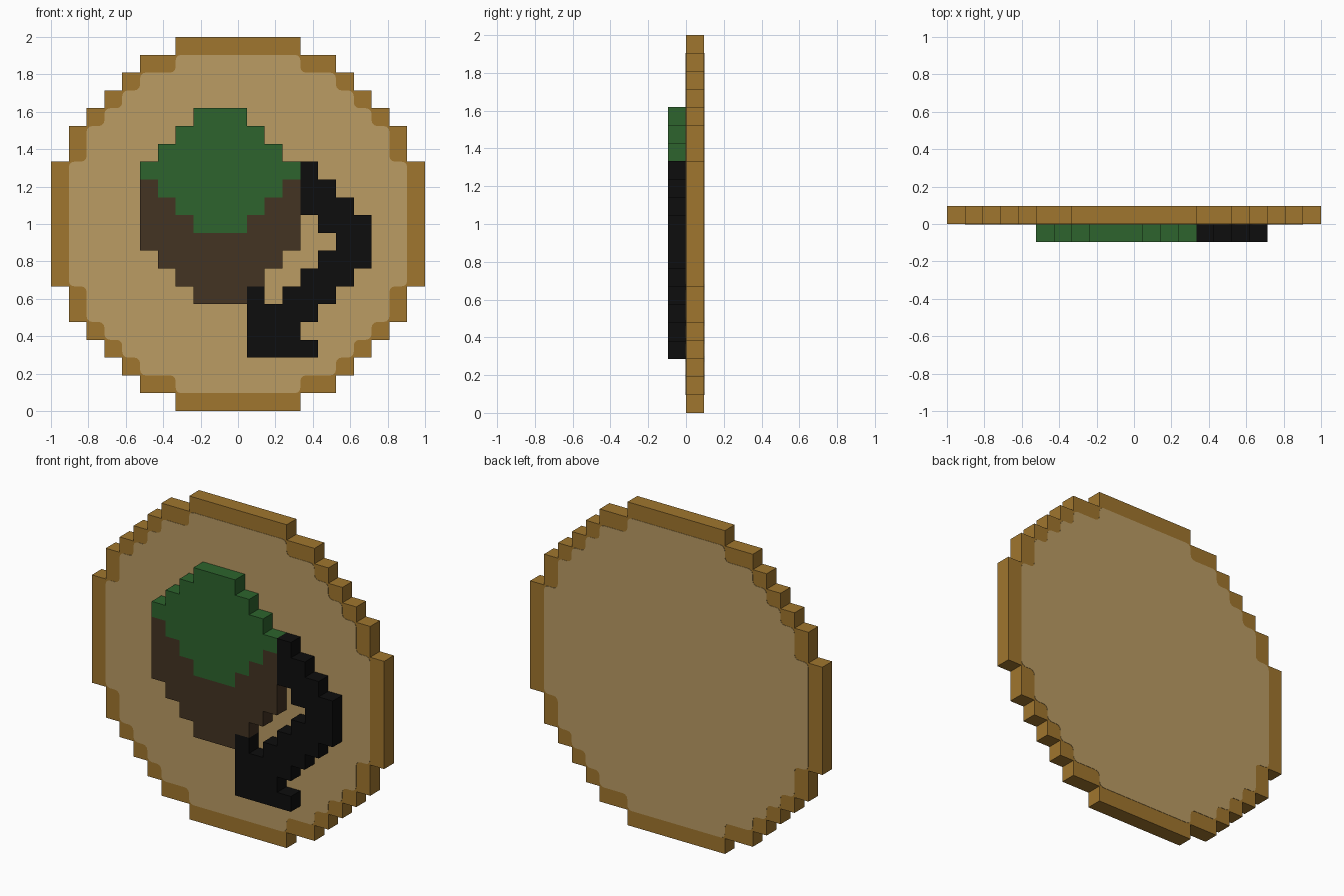
import bpy
import bmesh

if "Cube" in bpy.data.objects:
    bpy.data.objects.remove(bpy.data.objects["Cube"], do_unlink=True)

CELL = 2 / 21      # the emblem sits on a 21 x 21 grid of square cells
PLATE = 0.002


def material(name, srgb):
    lin = [((c / 255 + 0.055) / 1.055) ** 2.4 if c > 10 else c / 255 / 12.92 for c in srgb]
    mat = bpy.data.materials.new(name)
    mat.use_nodes = True
    mat.diffuse_color = (*lin, 1)
    mat.node_tree.nodes["Principled BSDF"].inputs["Base Color"].default_value = (*lin, 1)
    return mat


gold = material("gold rim", (160, 118, 46))
tan = material("light tan", (187, 156, 100))
green = material("leaf green", (45, 100, 45))
brown = material("dark brown", (67, 51, 34))
black = material("black", (13, 13, 13))


def slab(name, spans, y0, y1, mat, corner=0):
    """Stepped slab from (row, first column, end column) spans, between y0 and y1."""
    bm = bmesh.new()
    for row, start, end in spans:
        for col in range(start, end):
            quad = [(col, row), (col + 1, row), (col + 1, row + 1), (col, row + 1)]
            bm.faces.new([bm.verts.new((i * CELL - 1, y0, j * CELL)) for i, j in quad])
    bmesh.ops.remove_doubles(bm, verts=bm.verts[:], dist=1e-4)
    bmesh.ops.dissolve_limit(bm, angle_limit=0.01, verts=bm.verts[:], edges=bm.edges[:])
    if corner:
        bmesh.ops.bevel(bm, geom=bm.verts[:], offset=corner, segments=3,
                        profile=0.5, affect='VERTICES')
    ext = bmesh.ops.extrude_face_region(bm, geom=bm.faces[:], use_keep_orig=True)
    moved = [g for g in ext["geom"] if isinstance(g, bmesh.types.BMVert)]
    bmesh.ops.translate(bm, verts=moved, vec=(0, y1 - y0, 0))
    bmesh.ops.recalc_face_normals(bm, faces=bm.faces[:])
    mesh = bpy.data.meshes.new(name)
    bm.to_mesh(mesh)
    bm.free()
    mesh.materials.append(mat)
    obj = bpy.data.objects.new(name, mesh)
    bpy.context.collection.objects.link(obj)
    return obj


# Round disc: left margin of each row, mirrored top to bottom
lower = [7, 5, 4, 3, 2, 1, 1]
margins = lower + [0] * 7 + lower[::-1]
slab("disc", [(r, m, 21 - m) for r, m in enumerate(margins)], 0, CELL, gold)

# Light centre on both sides, one cell in from the disc's edge
inner = []
for r in range(1, 20):
    m = max(margins[r] + 1, margins[r - 1], margins[r + 1])
    inner.append((r, m, 21 - m))
slab("front_panel", inner, -PLATE, 0, tan, 0.03)
slab("back_panel", inner, CELL, CELL + PLATE, tan, 0.03)

# Raised nut with a green cap
cap = [(16, 8, 11), (15, 7, 12), (14, 6, 13), (13, 5, 14),
       (12, 6, 13), (11, 7, 12), (10, 8, 11)]
nut = [(12, 5, 6), (12, 13, 14), (11, 5, 7), (11, 12, 14), (10, 5, 8), (10, 11, 14),
       (9, 5, 14), (8, 6, 13), (7, 7, 12), (6, 8, 11)]
slab("cap", cap, -CELL, 0, green)
slab("nut", nut, -CELL, 0, brown)

# Curved arrow beside the nut
arrow = [(13, 14, 15), (12, 14, 16), (11, 14, 17), (10, 15, 18), (9, 16, 18),
         (8, 15, 18), (7, 14, 17), (6, 11, 12), (6, 13, 16), (5, 11, 15),
         (4, 11, 14), (3, 11, 15)]
slab("curved_arrow", arrow, -CELL, 0, black)
